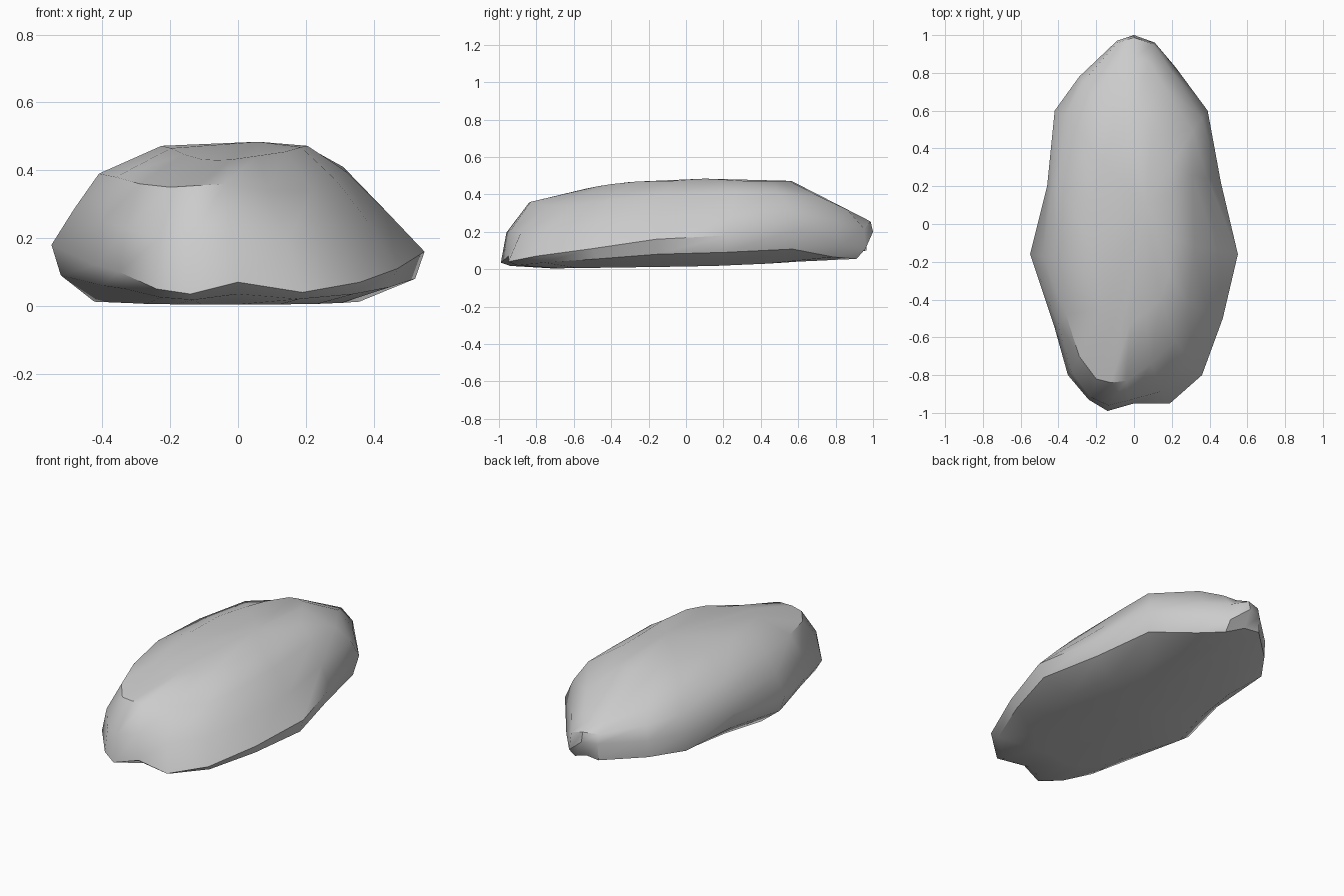
import bpy, bmesh
from mathutils import Vector

if "Cube" in bpy.data.objects:
    bpy.data.objects.remove(bpy.data.objects["Cube"])

# Widest outline of the rock, counter-clockwise from the back tip
OUTLINE = [(0, 1, .2), (-.09, .97, .2), (-.29, .78, .2), (-.42, .6, .21), (-.46, .2, .19),
           (-.55, -.16, .18), (-.42, -.55, .12), (-.35, -.8, .1), (-.24, -.93, .05),
           (-.14, -.99, .035), (0, -.95, .07), (.19, -.95, .04), (.36, -.8, .07),
           (.47, -.5, .11), (.55, -.16, .16), (.46, .22, .18), (.39, .6, .215),
           (.22, .83, .13), (.11, .96, .11)]

# Shoulder line where the flanks turn into the crown
SHOULDER = [(0, .88, .31), (-.08, .86, .31), (-.22, .68, .36), (-.3, .5, .4), (-.4, .2, .38),
            (-.41, -.18, .39), (-.36, -.48, .38), (-.29, -.7, .36), (-.2, -.82, .35),
            (-.12, -.84, .355), (-.04, -.83, .36), (.09, -.74, .34), (.22, -.62, .34),
            (.29, -.42, .37), (.32, -.12, .395), (.31, .26, .41), (.31, .49, .41),
            (.15, .74, .375), (.08, .86, .32)]


def sole(p):
    x = p[0] * (.65 if p[0] > 0 else .77)
    y = p[1] * .72
    return (x, y, .014 + .014 * y + .05 * max(0, y) ** 2)


def chamfer(p):
    # the back left keeps an upright chipped band
    k = .995 if p[0] < -.05 and p[1] > .5 else .95
    return (p[0] * k, p[1] * k, p[2] * .5)


def flank(p, s):
    mid = (Vector(p) + Vector(s)) / 2
    bulge = 1 + .05 * abs(p[1])
    return (mid.x * bulge, mid.y * bulge, mid.z)


def crown(s):
    y = s[1] * .64
    x = s[0] * (.64 if s[0] > 0 else .55)
    return (x, y, .472 - .28 * max(0, -.15 - y) ** 2)


# Rock body: stacked rings skinned together, closed by fans
rings = [[sole(p) for p in OUTLINE],
         [chamfer(p) for p in OUTLINE],
         OUTLINE,
         [flank(p, s) for p, s in zip(OUTLINE, SHOULDER)],
         SHOULDER,
         [crown(s) for s in SHOULDER]]

bm = bmesh.new()
loops = [[bm.verts.new(c) for c in ring] for ring in rings]
n = len(OUTLINE)
for low, high in zip(loops, loops[1:]):
    for i in range(n):
        j = (i + 1) % n
        bm.faces.new((low[i], low[j], high[j], high[i]))
for loop, centre in ((loops[0], (0, 0, .02)), (loops[-1], (.06, .1, .484))):
    hub = bm.verts.new(centre)
    for i in range(n):
        bm.faces.new((loop[i], loop[(i + 1) % n], hub))
bmesh.ops.recalc_face_normals(bm, faces=bm.faces)

mesh = bpy.data.meshes.new("rock")
bm.to_mesh(mesh)
bm.free()
rock = bpy.data.objects.new("rock", mesh)
bpy.context.collection.objects.link(rock)

# Smooth shading with the hard chips kept sharp
bpy.context.view_layer.objects.active = rock
rock.select_set(True)
bpy.ops.object.shade_smooth_by_angle(angle=.7)
